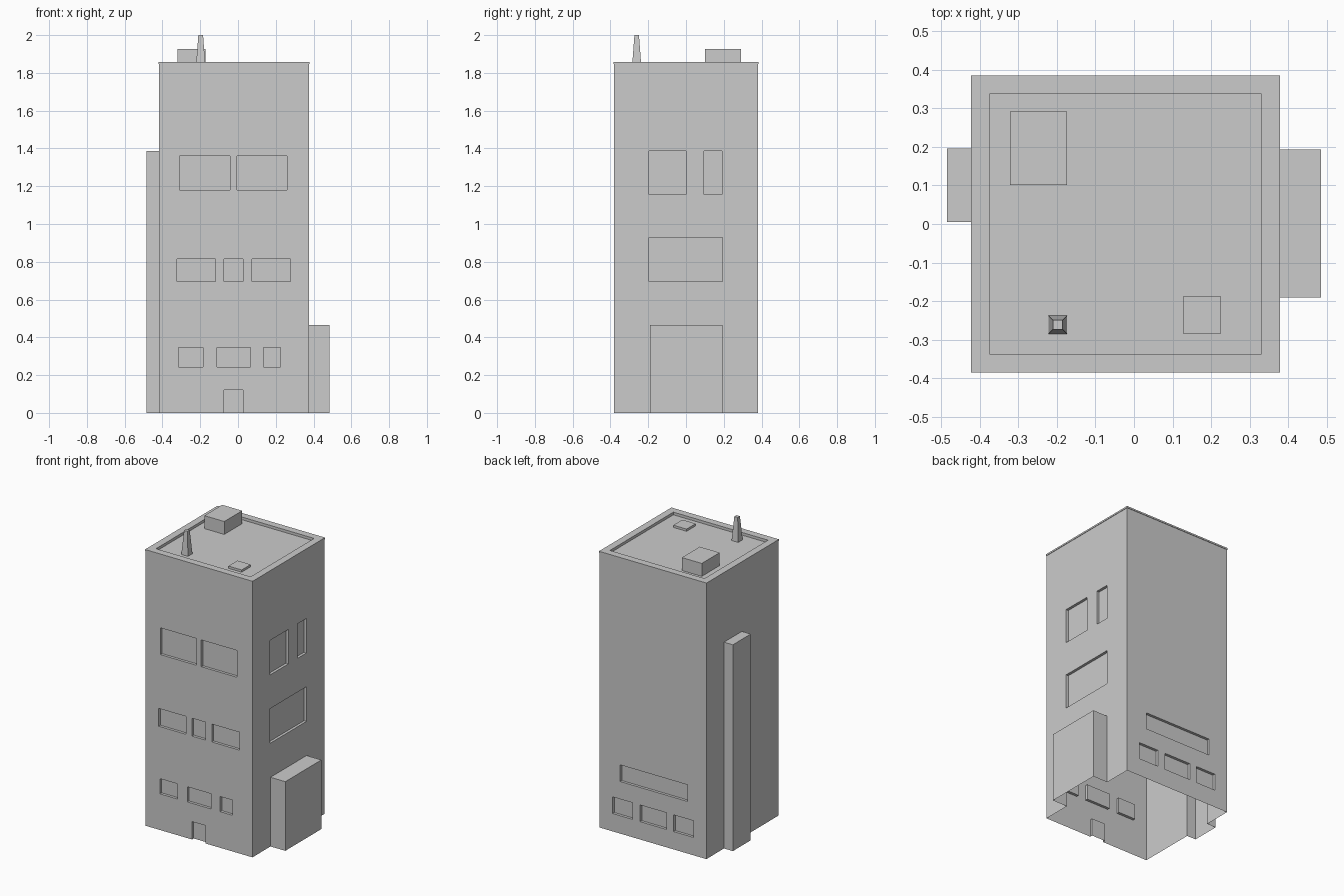
import bpy, bmesh

if "Cube" in bpy.data.objects:
    bpy.data.objects.remove(bpy.data.objects["Cube"])

X0, X1, Y = -0.419, 0.375, 0.382   # main block footprint
DEPTH = 0.018                      # window recess
ROOF = 1.84


def make_object(name, bm):
    bmesh.ops.recalc_face_normals(bm, faces=bm.faces)
    mesh = bpy.data.meshes.new(name)
    bm.to_mesh(mesh)
    bm.free()
    ob = bpy.data.objects.new(name, mesh)
    bpy.context.collection.objects.link(ob)
    return ob


def add_stack(bm, x0, x1, y0, y1, levels):
    """Rectangular loops (outset, z) joined into a closed solid."""
    loops = []
    for o, z in levels:
        pts = ((x0 - o, y0 - o), (x1 + o, y0 - o), (x1 + o, y1 + o), (x0 - o, y1 + o))
        loops.append([bm.verts.new((x, y, z)) for x, y in pts])
    for a, b in zip(loops, loops[1:]):
        for i in range(4):
            j = (i + 1) % 4
            bm.faces.new((a[i], a[j], b[j], b[i]))
    bm.faces.new(loops[0][::-1])
    bm.faces.new(loops[-1])


def stack(name, x0, x1, y0, y1, levels):
    bm = bmesh.new()
    add_stack(bm, x0, x1, y0, y1, levels)
    return make_object(name, bm)


# Main block with overhanging roof lip and sunken roof
building = stack("building", X0, X1, -Y, Y, [
    (0, 0), (0, 1.847), (0.003, 1.847), (0.003, 1.858), (-0.045, 1.858), (-0.045, ROOF)])

# Side annex and tall shaft, merged into the block
annex = stack("annex", X1 - 0.05, 0.485, -0.19, 0.193, [(0, 0), (0, 0.465)])
shaft = stack("shaft", -0.485, X0 + 0.05, 0.005, 0.195, [(0, 0), (0, 1.387)])

# Window and door recesses: (start, end, bottom, top)
front = [(-0.31, -0.042, 1.18, 1.36), (-0.006, 0.26, 1.18, 1.36),
         (-0.323, -0.12, 0.695, 0.815), (-0.075, 0.027, 0.695, 0.815), (0.073, 0.278, 0.695, 0.815),
         (-0.314, -0.184, 0.243, 0.345), (-0.11, 0.065, 0.243, 0.345), (0.135, 0.225, 0.243, 0.345),
         (-0.075, 0.027, -0.05, 0.12)]
back = [(-0.278, 0.222, 0.35, 0.462),
        (0.13, 0.278, 0.12, 0.232), (-0.123, 0.074, 0.12, 0.232), (-0.323, -0.175, 0.12, 0.232)]
right = [(-0.197, 0.0, 1.155, 1.387), (0.095, 0.19, 1.155, 1.387), (-0.197, 0.192, 0.695, 0.928)]
bm = bmesh.new()
for a, b, lo, hi in front:
    add_stack(bm, a, b, -Y - 0.1, -Y + DEPTH, [(0, lo), (0, hi)])
for a, b, lo, hi in back:
    add_stack(bm, a, b, Y - DEPTH, Y + 0.1, [(0, lo), (0, hi)])
for a, b, lo, hi in right:
    add_stack(bm, X1 - DEPTH, X1 + 0.1, a, b, [(0, lo), (0, hi)])
recesses = make_object("recess_cutter", bm)
recesses.hide_render = True

for ob, op in ((annex, 'UNION'), (shaft, 'UNION'), (recesses, 'DIFFERENCE')):
    mod = building.modifiers.new(op.lower(), 'BOOLEAN')
    mod.object, mod.operation, mod.solver = ob, op, 'EXACT'
deps = bpy.context.evaluated_depsgraph_get()
mesh = bpy.data.meshes.new_from_object(building.evaluated_get(deps))
building.modifiers.clear()
building.data = mesh
for ob in (annex, shaft, recesses):
    bpy.data.objects.remove(ob)

# Open underside
bm = bmesh.new()
bm.from_mesh(mesh)
ground = [f for f in bm.faces if all(abs(v.co.z) < 1e-4 for v in f.verts)]
bmesh.ops.delete(bm, geom=ground, context='FACES')
bm.to_mesh(mesh)
bm.free()

# Roof fittings
stack("roof_unit", -0.321, -0.173, 0.101, 0.291, [(0, ROOF), (0, 1.927)])
stack("roof_hatch", 0.127, 0.226, -0.284, -0.188, [(0, ROOF), (0, 1.855)])
stack("roof_mast", -0.222, -0.173, -0.285, -0.237, [(0, ROOF), (-0.012, 2.0)])
